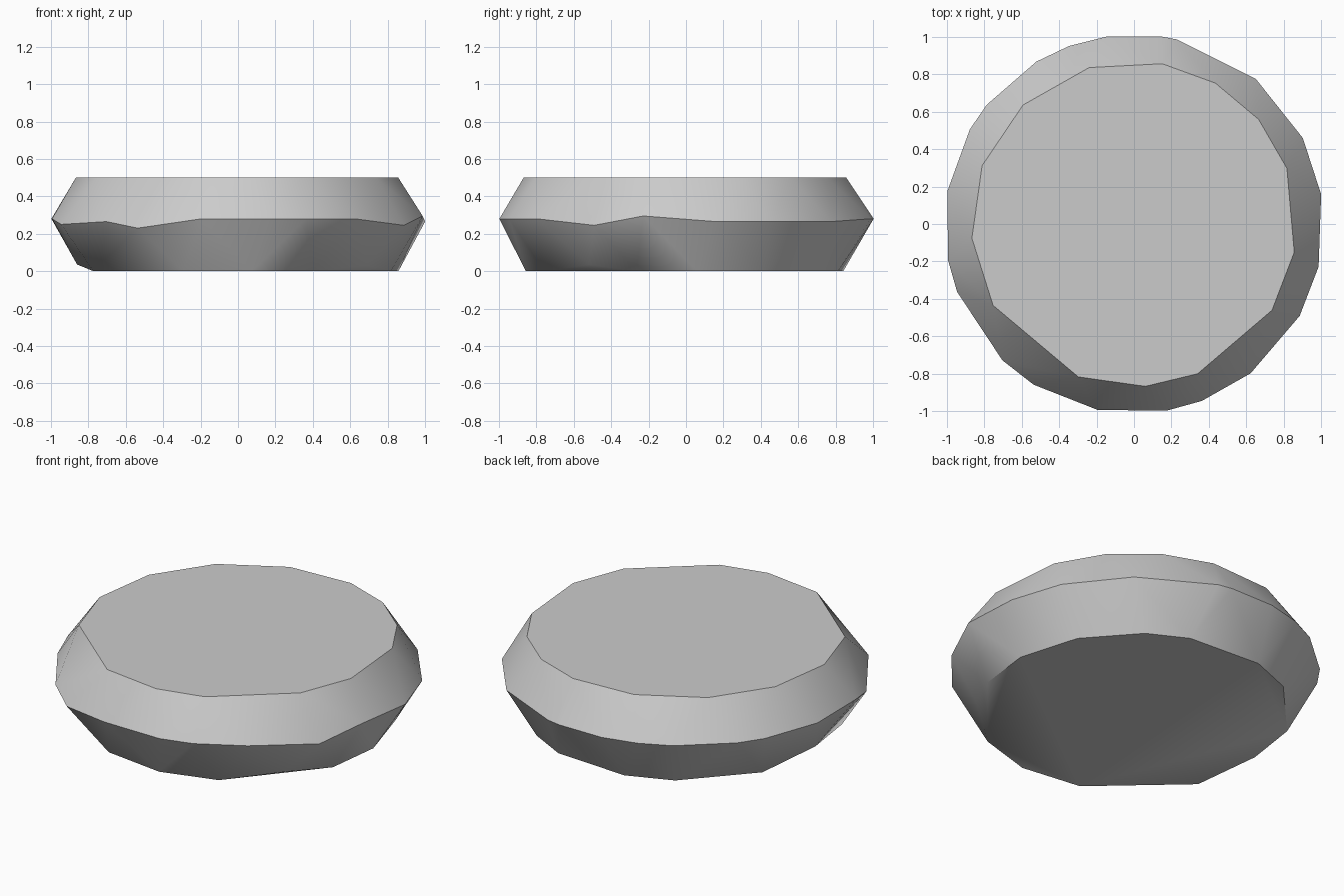
import bpy
import bmesh
from math import radians, cos, sin

cube = bpy.data.objects.get("Cube")
if cube:
    bpy.data.objects.remove(cube, do_unlink=True)


def add_ring(bm, radius, height, angles, special_heights=None):
    """Add irregularly spaced corner points around a circle."""
    special_heights = special_heights or {}
    for angle in angles:
        turn = radians(angle)
        z = special_heights.get(angle, height)
        bm.verts.new((radius * cos(turn), radius * sin(turn), z))


def make_material(name, colour):
    material = bpy.data.materials.new(name)
    material.use_nodes = True
    material.diffuse_color = colour
    shader = material.node_tree.nodes["Principled BSDF"]
    shader.inputs["Base Color"].default_value = colour
    return material


bm = bmesh.new()

# Flat top outline
add_ring(bm, 0.87, 0.5,
         [20, 40, 60, 80, 106, 133, 159, 185, 210, 250, 274, 293, 328, 350])

# Widest rim, with a slightly wavy edge
add_ring(bm, 1.013, 0.28,
         [9, 27, 50, 77, 82, 98, 110, 121, 141, 150, 170,
          191, 201, 226, 238, 259, 280, 291, 308, 331, 347],
         {9: 0.265, 27: 0.265, 50: 0.265, 201: 0.25, 226: 0.265,
          238: 0.23, 331: 0.245, 347: 0.295})

# Flat underside outline, with two chipped corners
add_ring(bm, 0.86, 0.0,
         [4, 29, 54, 71, 102, 121, 154, 180, 206, 250, 275, 298, 323, 342],
         {180: 0.035, 323: 0.035})

# Skin the faceted disc and merge its coplanar faces
bmesh.ops.convex_hull(bm, input=bm.verts[:])
bmesh.ops.dissolve_limit(bm, angle_limit=radians(0.5),
                         verts=bm.verts[:], edges=bm.edges[:])
bmesh.ops.recalc_face_normals(bm, faces=bm.faces[:])

mesh = bpy.data.meshes.new("bevelled_disc")
bm.to_mesh(mesh)
bm.free()
disc = bpy.data.objects.new("bevelled_disc", mesh)
bpy.context.collection.objects.link(disc)
mesh.materials.append(make_material("light grey", (0.6, 0.6, 0.6, 1.0)))

# Smooth sides with crisp rims
bpy.ops.object.select_all(action="DESELECT")
disc.select_set(True)
bpy.context.view_layer.objects.active = disc
bpy.ops.object.shade_smooth_by_angle(angle=radians(35))
